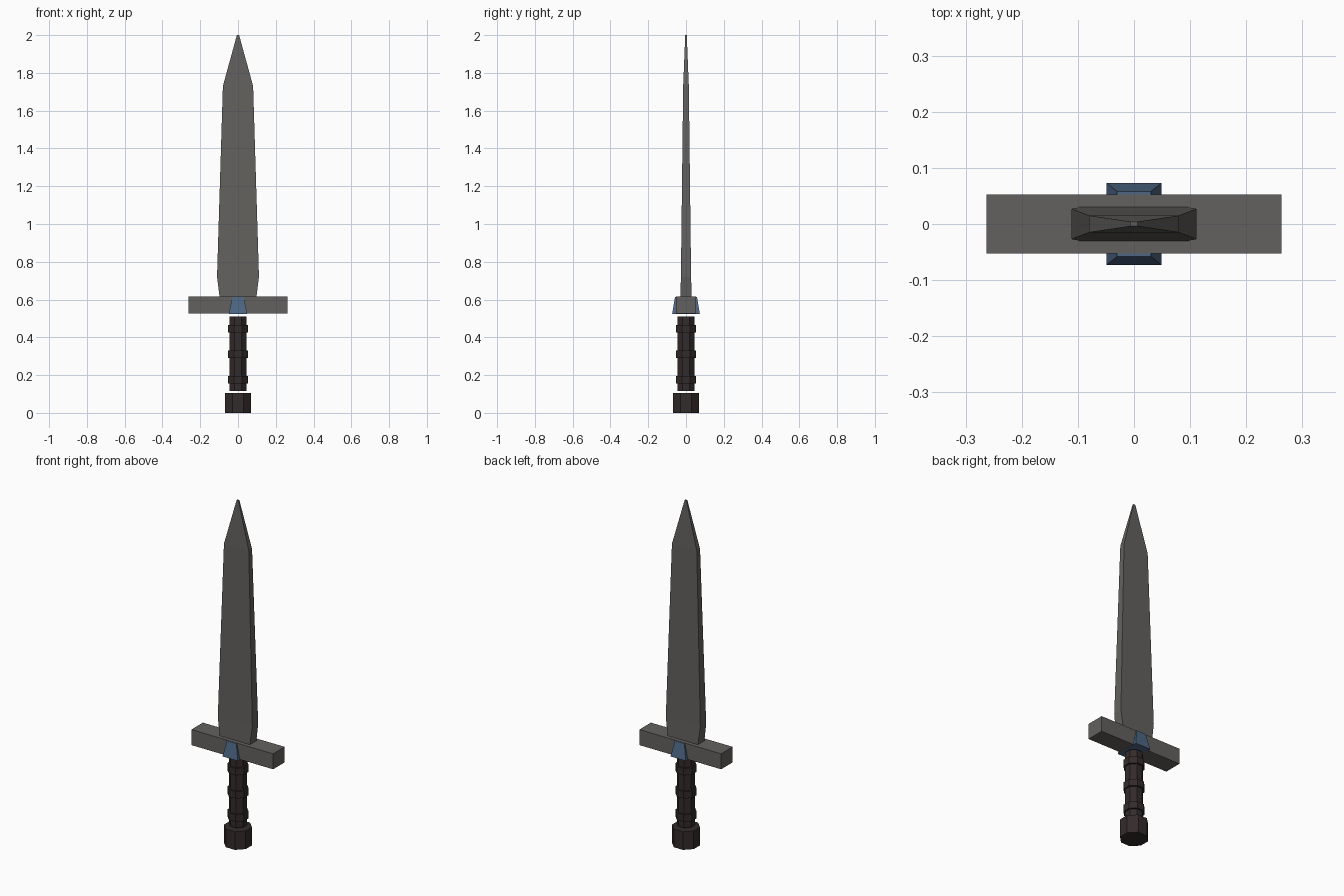
import bpy, bmesh, math

cube = bpy.data.objects.get("Cube")
if cube:
    bpy.data.objects.remove(cube, do_unlink=True)


def material(name, rgb):
    m = bpy.data.materials.new(name)
    m.use_nodes = True
    m.diffuse_color = (*rgb, 1)
    m.node_tree.nodes["Principled BSDF"].inputs["Base Color"].default_value = (*rgb, 1)
    return m


steel = material("dark steel", (0.125, 0.12, 0.112))
blue = material("blue inlay", (0.075, 0.135, 0.235))
leather = material("dark leather", (0.034, 0.024, 0.024))


def loft(name, sections, mat, sides=4):
    """Stack sections (z, half width x, half depth y), flat sides facing the axes."""
    bm = bmesh.new()
    rings = []
    reach = 1 / math.cos(math.pi / sides)
    for z, hx, hy in sections:
        angles = [(i + 0.5) * math.tau / sides for i in range(sides)]
        rings.append([bm.verts.new((hx * reach * math.cos(a), hy * reach * math.sin(a), z))
                      for a in angles])
    for low, high in zip(rings, rings[1:]):
        for i in range(sides):
            j = (i + 1) % sides
            bm.faces.new((low[i], low[j], high[j], high[i]))
    bm.faces.new(rings[0][::-1])
    bm.faces.new(rings[-1])
    mesh = bpy.data.meshes.new(name)
    bm.to_mesh(mesh)
    bm.free()
    mesh.materials.append(mat)
    obj = bpy.data.objects.new(name, mesh)
    bpy.context.collection.objects.link(obj)
    return obj


def octagon(name, bottom, top, radius):
    return loft(name, [(bottom, radius, radius), (top, radius, radius)], leather, 8)


# Blade: flat faces, flaring above the guard and tapering to the point
loft("blade", [(0.61, 0.097, 0.03), (0.72, 0.111, 0.027),
               (1.73, 0.08, 0.015), (2.0, 0.006, 0.004)], steel)

# Crossguard with a tapered inlay showing on front and back
loft("crossguard", [(0.525, 0.263, 0.053), (0.615, 0.263, 0.053)], steel)
loft("guard_inlay", [(0.524, 0.049, 0.073), (0.614, 0.03, 0.058)], blue)

# Grip with three raised bands
octagon("grip", 0.115, 0.51, 0.044)
for n in range(3):
    z = 0.175 + 0.135 * n
    octagon(f"grip_band_{n + 1}", z - 0.02, z + 0.02, 0.053)

# Pommel
octagon("pommel", 0, 0.105, 0.07)
